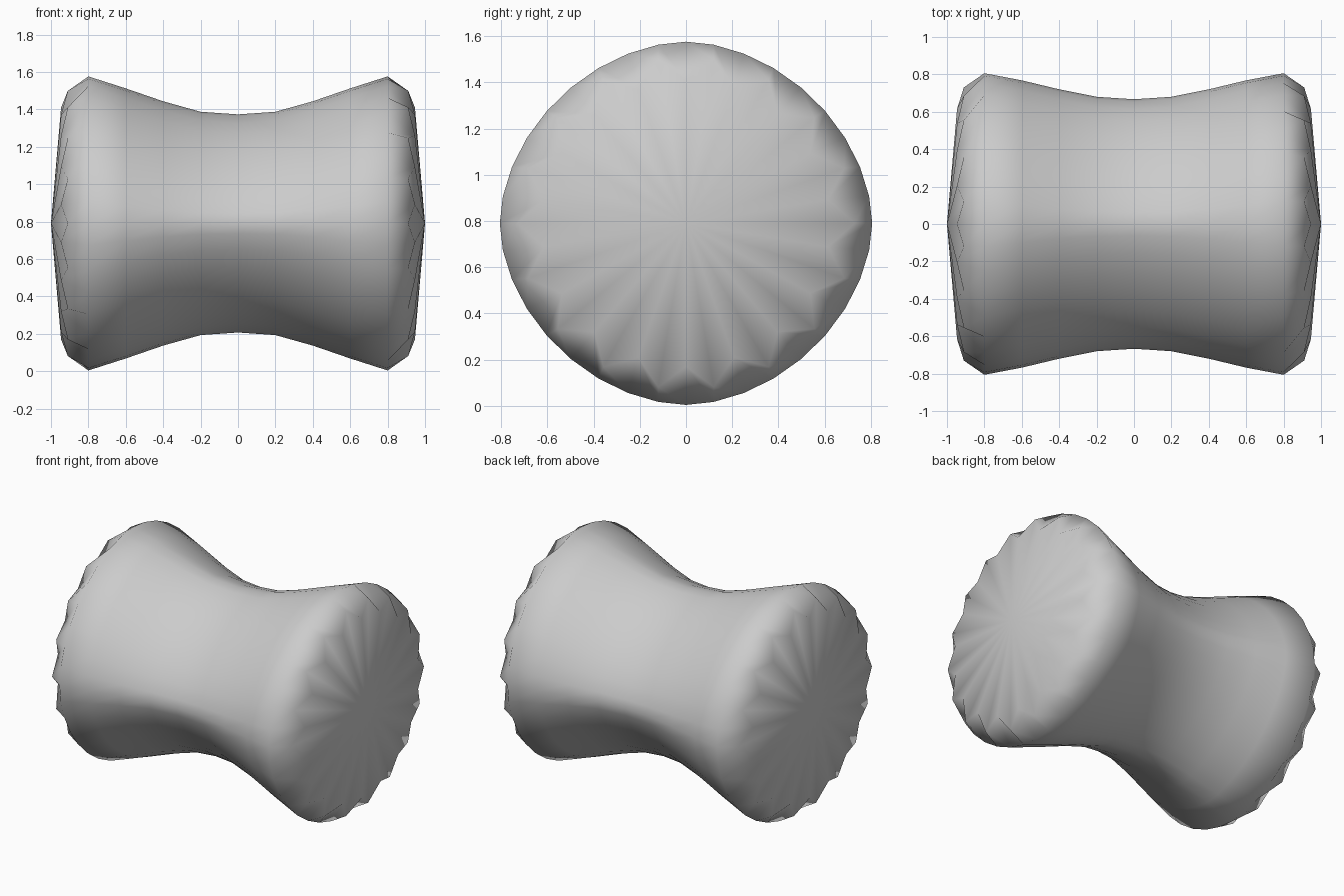
import bpy, bmesh
from math import sin, cos, pi, copysign

if "Cube" in bpy.data.objects:
    bpy.data.objects.remove(bpy.data.objects["Cube"])

SIDES = 36
CENTRE_Z = 0.79

# half profile of the waisted body: x, radius along y, radius along z, and an
# exponent above 1 that flattens the diagonals
half = [(0.0, 0.667, 0.583, 1.35), (0.2, 0.68, 0.597, 1.33),
        (0.4, 0.72, 0.653, 1.26), (0.6, 0.768, 0.722, 1.17),
        (0.8, 0.806, 0.786, 1.09)]
profile = [(-p[0], *p[1:]) for p in reversed(half[1:])] + half

bm = bmesh.new()


def power(v, q):
    return copysign(abs(v) ** q, v)


def ring(station):
    """One loop of vertices; station(i) gives x, two radii and exponent."""
    loop = []
    for i in range(SIDES):
        a = 2 * pi * i / SIDES
        x, ry, rz, q = station(i)
        loop.append(bm.verts.new((x, ry * power(sin(a), q),
                                  CENTRE_Z + rz * power(cos(a), q))))
    return loop


def crimp(side):
    """Zigzag rim: every other vertex sits further in on the end face."""
    return lambda i: ((side * 0.91, 0.73, 0.72, 1.03) if i % 2
                      else (side * 0.946, 0.625, 0.62, 1.03))


# body rings with a crimped rim at each end
rings = [ring(crimp(-1))]
rings += [ring(lambda i, p=p: p) for p in profile]
rings.append(ring(crimp(1)))
for a, b in zip(rings, rings[1:]):
    for i in range(SIDES):
        j = (i + 1) % SIDES
        bm.faces.new((a[i], a[j], b[j], b[i]))

# shallow pointed end faces
for side, loop in ((-1, rings[0]), (1, rings[-1])):
    tip = bm.verts.new((side, 0, CENTRE_Z))
    for i in range(SIDES):
        bm.faces.new((loop[i], loop[(i + 1) % SIDES], tip))

bmesh.ops.recalc_face_normals(bm, faces=bm.faces[:])
for f in bm.faces:
    f.smooth = True
mesh = bpy.data.meshes.new("spool_body")
bm.to_mesh(mesh)
bm.free()
bpy.context.collection.objects.link(bpy.data.objects.new("spool_body", mesh))
